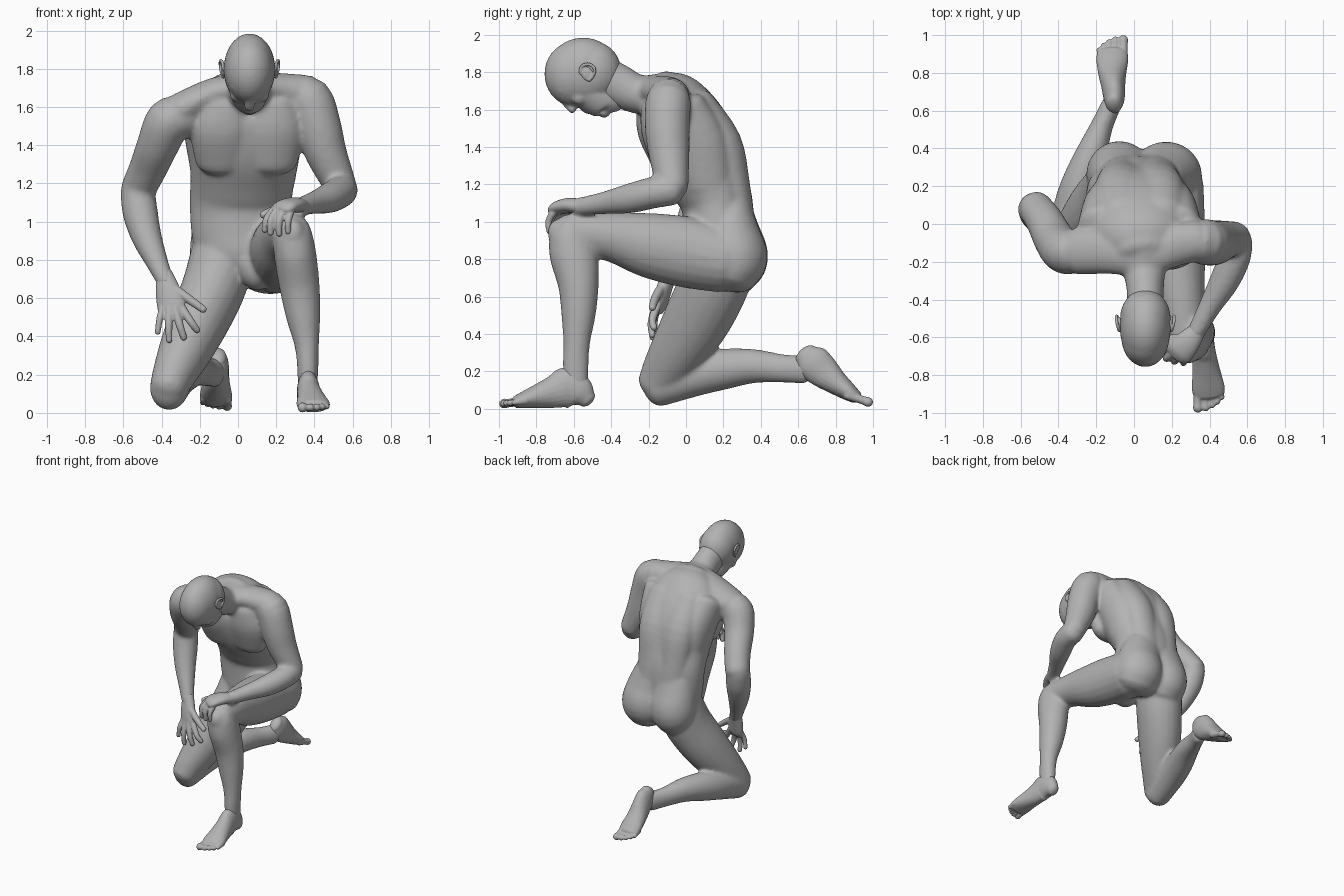
import bpy, bmesh, math
from mathutils import Vector, Matrix

cube = bpy.data.objects.get("Cube")
if cube:
    bpy.data.objects.remove(cube, do_unlink=True)

grey = bpy.data.materials.new("clay_grey")
grey.use_nodes = True
grey.diffuse_color = (0.45, 0.45, 0.45, 1)
bsdf = grey.node_tree.nodes["Principled BSDF"]
bsdf.inputs["Base Color"].default_value = (0.45, 0.45, 0.45, 1)
bsdf.inputs["Roughness"].default_value = 0.7


def spline(rings, sub):
    """Smooth curve through rings of (x, y, z, half width, half depth)."""
    pts = [tuple(r) + (r[3],) if len(r) == 4 else tuple(r) for r in rings]
    ext = [pts[0]] + pts + [pts[-1]]
    out = []
    for i in range(1, len(ext) - 2):
        p0, p1, p2, p3 = ext[i - 1:i + 3]
        for k in range(sub):
            t = k / sub
            out.append([0.5 * (2 * b + (c - a) * t + (2 * a - 5 * b + 4 * c - d) * t * t
                               + (3 * b - a - 3 * c + d) * t ** 3)
                        for a, b, c, d in zip(p0, p1, p2, p3)])
    out.append(list(pts[-1]))
    return out


def loft(bm, rings, side=(1, 0, 0), cap=0.8, seg=20, sub=4):
    """Closed limb with elliptical sections and rounded ends."""
    pts = spline(rings, sub)
    pos = [Vector(p[:3]) for p in pts]
    n = len(pos)
    secs = []
    for i, p in enumerate(pts):
        t = (pos[min(i + 1, n - 1)] - pos[max(i - 1, 0)]).normalized()
        s = Vector(side)
        s = (s - t * s.dot(t)).normalized()
        secs.append((pos[i], t, s, t.cross(s), p[3], p[4]))

    def capped(sec, sign):
        c, t, s, d, a, b = sec
        h = min(a, b) * cap * sign
        return [(c + t * h * math.sin(f), t, s, d, a * math.cos(f), b * math.cos(f))
                for f in (0.4, 0.8, 1.15, 1.42)]

    secs = capped(secs[0], -1)[::-1] + secs + capped(secs[-1], 1)
    loops = []
    for c, t, s, d, a, b in secs:
        loops.append([bm.verts.new(c + s * a * math.cos(q) + d * b * math.sin(q))
                      for q in (2 * math.pi * j / seg for j in range(seg))])
    for l0, l1 in zip(loops, loops[1:]):
        for j in range(seg):
            k = (j + 1) % seg
            bm.faces.new((l0[j], l0[k], l1[k], l1[j]))
    bm.faces.new(loops[0][::-1])
    bm.faces.new(loops[-1])


def ball(bm, c, r, tilt=0.0):
    m = Matrix.Translation(c) @ Matrix.Rotation(tilt, 4, 'X') @ Matrix.Diagonal((*r, 1))
    bmesh.ops.create_uvsphere(bm, u_segments=28, v_segments=18, radius=1, matrix=m)


def finish(bm, name, voxel, smooth):
    """Fuse the overlapping masses into one smooth skin."""
    bmesh.ops.recalc_face_normals(bm, faces=bm.faces)
    me = bpy.data.meshes.new(name)
    bm.to_mesh(me)
    bm.free()
    ob = bpy.data.objects.new(name, me)
    bpy.context.collection.objects.link(ob)
    bpy.ops.object.select_all(action='DESELECT')
    bpy.context.view_layer.objects.active = ob
    ob.select_set(True)
    rm = ob.modifiers.new("fuse", 'REMESH')
    rm.mode, rm.voxel_size = 'VOXEL', voxel
    sm = ob.modifiers.new("soften", 'SMOOTH')
    sm.factor, sm.iterations = 0.5, smooth
    for m in ("fuse", "soften"):
        bpy.ops.object.modifier_apply(modifier=m)
    ob.data.materials.clear()
    ob.data.materials.append(grey)
    bpy.ops.object.shade_smooth()


# ---- body: torso, neck, arms and legs ----
bm = bmesh.new()
loft(bm, [(.05, .17, .76, .18, .16), (.04, .17, .84, .245, .185), (.025, .175, .95, .268, .19),
          (.015, .165, 1.10, .268, .192), (.022, .12, 1.22, .272, .21), (.03, .05, 1.38, .288, .237),
          (.03, -.02, 1.53, .30, .225), (.04, -.085, 1.65, .25, .18), (.05, -.15, 1.72, .155, .108)],
     cap=.5, seg=32)
loft(bm, [(.05, -.10, 1.68, .15, .12), (.055, -.25, 1.68, .113, .105),
          (.06, -.36, 1.727, .098, .115), (.06, -.45, 1.77, .10, .12)])
# trapezius and collar bones
loft(bm, [(.05, -.18, 1.70, .11, .08), (-.12, -.14, 1.675, .125, .08), (-.30, -.145, 1.585, .125, .09)],
     side=(0, 1, 0))
loft(bm, [(.05, -.18, 1.70, .11, .08), (.20, -.115, 1.697, .115, .082), (.33, -.09, 1.672, .11, .10)],
     side=(0, 1, 0))
for s in (-1, 1):
    # chest plates
    loft(bm, [(.045 + .12 * s, -.168 + .012 * s, 1.60, .14, .088),
              (.045 + .13 * s, -.148 + .01 * s, 1.48, .165, .10),
              (.045 + .125 * s, -.095, 1.32, .145, .088)], cap=.9, seg=28)
    # muscles along the spine
    loft(bm, [(.03 + .085 * s, .262, 1.0, .125, .107), (.025 + .09 * s, .24, 1.2, .125, .102),
              (.03 + .10 * s, .185, 1.42, .135, .113), (.04 + .10 * s, .06, 1.62, .13, .10)])
    # flanks widening to the shoulder blades
    loft(bm, [(.03 + .22 * s, -.03, 1.60, .11, .14), (.03 + .20 * s, .065, 1.42, .105, .15),
              (.03 + .16 * s, .12, 1.20, .105, .135)], cap=.5)
# seat and lower pelvis
loft(bm, [(-.05, .25, 1.05, .16, .113), (-.068, .25, .93, .175, .157),
          (-.078, .262, .81, .175, .178), (-.08, .235, .74, .16, .16)], cap=.65, seg=28)
loft(bm, [(.11, .25, 1.05, .155, .113), (.145, .245, .93, .178, .157),
          (.17, .255, .81, .19, .182), (.175, .23, .735, .178, .16)], cap=.65, seg=28)
ball(bm, (.10, .03, .75), (.09, .11, .11))

# right arm
loft(bm, [(-.28, -.135, 1.55, .115), (-.362, -.145, 1.525, .122), (-.42, -.085, 1.40, .11),
          (-.47, .01, 1.28, .10), (-.522, .085, 1.17, .092)])
loft(bm, [(-.525, .08, 1.165, .09), (-.512, .055, 1.05, .093), (-.478, .005, .92, .08),
          (-.42, -.06, .78, .058), (-.38, -.10, .69, .047)])
# left arm
loft(bm, [(.28, -.085, 1.65, .11), (.37, -.095, 1.64, .122), (.42, -.10, 1.50, .12),
          (.46, -.09, 1.36, .11), (.535, -.072, 1.19, .086)])
loft(bm, [(.54, -.08, 1.17, .085), (.535, -.17, 1.157, .085), (.48, -.30, 1.125, .08),
          (.40, -.44, 1.10, .06), (.325, -.58, 1.08, .047)])
# left leg
loft(bm, [(.20, .20, .80, .17, .18), (.215, 0, .838, .16, .19), (.228, -.20, .875, .15, .174),
          (.25, -.40, .92, .125, .134), (.28, -.63, .94, .105, .102)])
loft(bm, [(.285, -.62, .92, .107, .115), (.30, -.60, .82, .111, .13), (.322, -.575, .66, .106, .109),
          (.342, -.575, .50, .09, .092), (.36, -.585, .35, .064, .072), (.365, -.59, .22, .055, .07),
          (.365, -.585, .12, .052, .062)])
ball(bm, (.285, -.68, .94), (.065, .06, .075))
# right leg
loft(bm, [(-.08, .20, .82, .17, .185), (-.125, .148, .66, .168, .187), (-.205, .06, .48, .158, .18),
          (-.28, -.035, .32, .138, .155), (-.34, -.118, .19, .112, .126), (-.362, -.155, .135, .10, .107)])
loft(bm, [(-.362, -.152, .125, .10, .115), (-.33, .05, .18, .105, .113), (-.29, .20, .212, .10, .11),
          (-.23, .36, .228, .085, .092), (-.17, .52, .215, .06, .076), (-.12, .63, .21, .054, .078)])
finish(bm, "body", .012, 12)


# ---- head, tilted forward: s runs crown to chin, t runs out of the face ----
def hp(x, s, t):
    return (.06 + x, -.55 + .83 * s - .55 * t, 1.79 - .55 * s - .83 * t)


bm = bmesh.new()
ball(bm, (.06, -.60, 1.79), (.127, .157, .172))
ball(bm, (.06, -.55, 1.797), (.135, .198, .187))
ball(bm, (.06, -.50, 1.80), (.134, .155, .165))
loft(bm, [(*hp(0, s, t), a, b) for s, t, a, b in (
    (-.12, .05, .10, .09), (-.06, .07, .113, .105), (0, .07, .113, .097), (.08, .06, .105, .104),
    (.15, .06, .092, .10), (.205, .06, .075, .085), (.228, .08, .05, .058))], cap=.3, seg=28)
# brow
loft(bm, [(*hp(x, s, t), .022) for x, s, t in ((-.075, -.05, .135), (0, -.06, .158), (.075, -.05, .135))],
     side=(0, 1, 0))
# nose, lips, chin
loft(bm, [(*hp(0, -.05, .165), .018), (*hp(0, .01, .18), .021), (*hp(0, .058, .19), .028, .023)])
for s, r in ((.107, .014), (.128, .014)):
    loft(bm, [(*hp(x, s, t), r) for x, t in ((-.032, .14), (0, .157), (.032, .14))], side=(0, 1, 0))
ball(bm, hp(0, .205, .105), (.042, .034, .034))
for s in (-1, 1):
    # eyelids and cheeks
    ball(bm, hp(.045 * s, -.008, .138), (.026, .024, .024))
    ball(bm, hp(.065 * s, .05, .112), (.038, .045, .045))
finish(bm, "head", .008, 7)

# ---- ears ----
for s, name in ((-1, "right_ear"), (1, "left_ear")):
    bm = bmesh.new()
    x = .06 + .135 * s
    ball(bm, (x, -.53, 1.792), (.012, .032, .042), .5)
    loft(bm, [(x + dx * s, -.53 + dy, 1.795 + dz, .009) for dx, dy, dz in (
        (.0, -.035, .0), (.006, -.028, .036), (.016, .01, .047), (.018, .04, .025),
        (.012, .036, -.01), (.002, .012, -.04))], seg=10)
    finish(bm, name, .005, 3)

# ---- hands: palm plus five digits ----
hands = {
    "right_hand": ((1, -.3, 0), [(-.385, -.09, .72, .047, .04), (-.365, -.12, .63, .068, .04),
                                 (-.35, -.14, .56, .075, .036), (-.347, -.15, .53, .067, .028)],
                   [[(-.335, -.13, .65), (-.25, -.165, .59), (-.18, -.18, .54)],
                    [(-.295, -.155, .55), (-.245, -.18, .475), (-.213, -.17, .432)],
                    [(-.33, -.16, .55), (-.305, -.185, .46), (-.283, -.18, .392)],
                    [(-.36, -.155, .55), (-.362, -.18, .46), (-.36, -.178, .378)],
                    [(-.39, -.14, .56), (-.41, -.165, .49), (-.42, -.165, .42)]]),
    "left_hand": ((.78, -.62, 0), [(.335, -.565, 1.082, .047, .04), (.29, -.62, 1.088, .066, .04),
                                   (.245, -.67, 1.077, .076, .038), (.225, -.69, 1.064, .068, .03)],
                  [[(.26, -.605, 1.075), (.19, -.61, 1.06), (.13, -.63, 1.035)],
                   [(.19, -.65, 1.062), (.15, -.675, 1.01), (.14, -.67, .955)],
                   [(.21, -.68, 1.065), (.175, -.71, 1.01), (.17, -.705, .94)],
                   [(.24, -.70, 1.06), (.215, -.725, 1.00), (.215, -.72, .935)],
                   [(.275, -.71, 1.05), (.262, -.735, 1.00), (.262, -.73, .945)]]),
}
for name, (side, palm, digits) in hands.items():
    bm = bmesh.new()
    loft(bm, palm, side=side)
    for i, path in enumerate(digits):
        r = (.025, .022, .022, .021, .019)[i]
        loft(bm, [(*p, r * (1.05, .95, .8)[k]) for k, p in enumerate(path)], side=side, seg=12)
    finish(bm, name, .006, 4)

# ---- feet: sole and instep plus five toes ----
feet = {
    "left_foot": ([(.362, -.53, .055, .043, .052), (.364, -.57, .09, .056, .088),
                   (.367, -.635, .113, .059, .11), (.373, -.70, .092, .064, .09),
                   (.383, -.78, .07, .074, .068), (.392, -.86, .049, .087, .047),
                   (.397, -.90, .038, .084, .036)],
                  (.396, -.90, .036), (0, -1, -.11), 1),
    "right_foot": ([(-.105, .64, .29, .045, .065), (-.105, .675, .252, .057, .095),
                    (-.11, .735, .197, .064, .088), (-.115, .80, .142, .075, .067),
                    (-.115, .87, .09, .085, .048), (-.115, .905, .066, .08, .037)],
                   (-.115, .905, .06), (0, .95, -.33), -1),
}
for name, (rings, c, fwd, s) in feet.items():
    bm = bmesh.new()
    loft(bm, rings)
    c, fwd = Vector(c), Vector(fwd)
    for off, reach, r in ((-.058, .099, .027), (-.016, .092, .020), (.016, .077, .019),
                          (.044, .057, .018), (.068, .032, .017)):
        p = c + Vector((off * s, 0, 0))
        tip = p + fwd * (reach - r)
        loft(bm, [(*(p - fwd * .04), r), (*p.lerp(tip, .5), r * .85), (*tip, r)], cap=1, seg=12)
    finish(bm, name, .006, 3)
